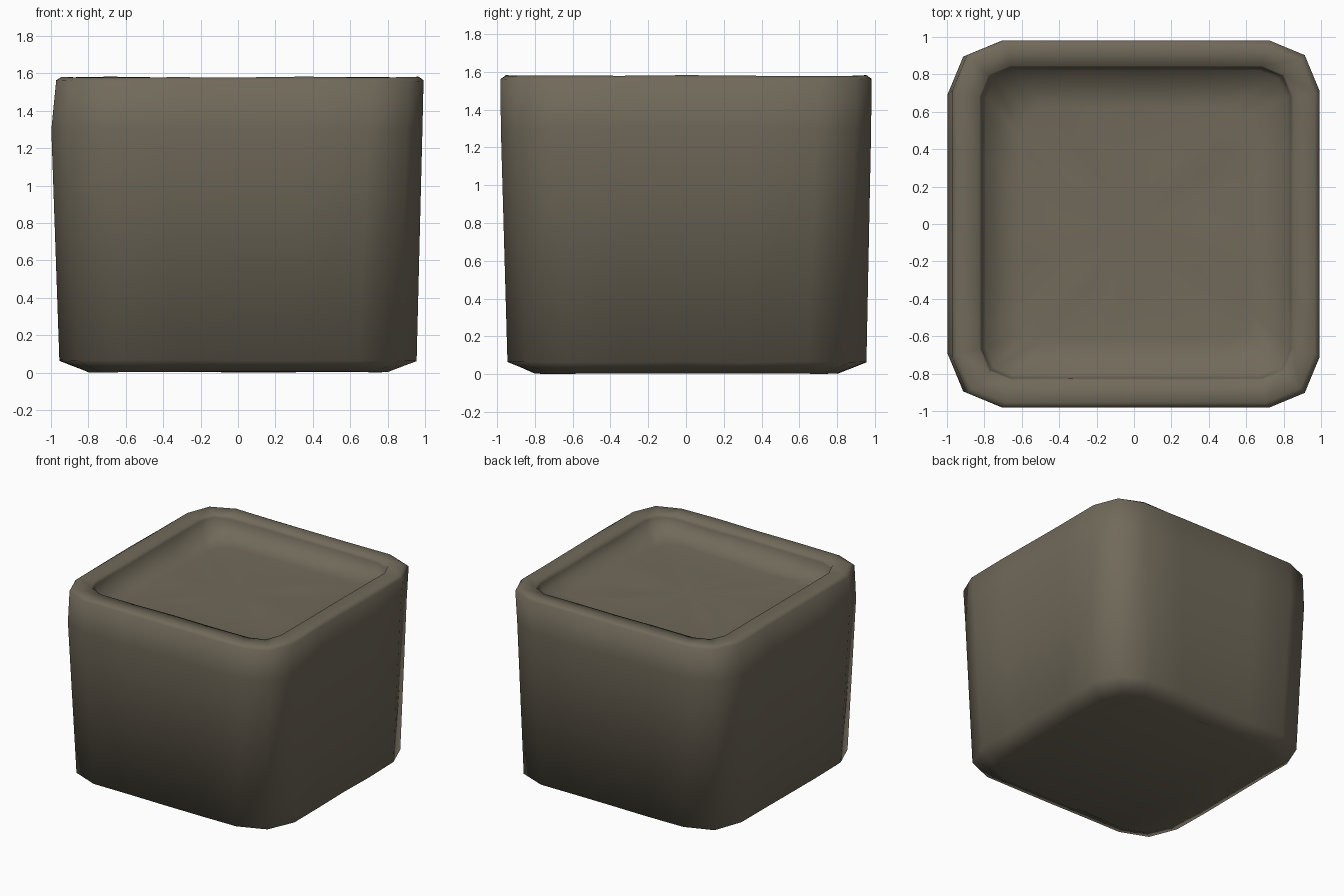
import bpy, bmesh, math, random

if "Cube" in bpy.data.objects:
    bpy.data.objects.remove(bpy.data.objects["Cube"])

random.seed(4)


def material(name, rgb):
    m = bpy.data.materials.new(name)
    m.diffuse_color = (*rgb, 1.0)
    m.use_nodes = True
    m.node_tree.nodes["Principled BSDF"].inputs["Base Color"].default_value = m.diffuse_color
    return m


stone = material("grey brown stone", (0.165, 0.143, 0.103))


def rounded_square(hx, hy, r, cx=0.0, cy=0.0, steps=2, side=3):
    """Outline of a rounded square, with extra points along each side."""
    pts = []
    for k, (sx, sy) in enumerate([(1, 1), (-1, 1), (-1, -1), (1, -1)]):
        for i in range(steps + 1):
            a = math.pi / 2 * (k + i / steps)
            pts.append((cx + sx * (hx - r) + r * math.cos(a),
                        cy + sy * (hy - r) + r * math.sin(a)))
    out = []
    for i, p in enumerate(pts):
        out.append(p)
        if i % (steps + 1) == steps:
            q = pts[(i + 1) % len(pts)]
            for j in range(1, side + 1):
                t = j / (side + 1)
                out.append((p[0] + (q[0] - p[0]) * t, p[1] + (q[1] - p[1]) * t))
    return out


# Rings from the underside, up the walls, over the rim, down to the sunken top
# (z, half x, half y, corner radius, centre x, centre y, height jitter)
rings = [
    (0.005, 0.80, 0.80, 0.22, 0.0, 0.0, 0.004),
    (0.065, 0.955, 0.95, 0.31, 0.0, 0.005, 0.004),
    (1.30, 0.992, 0.98, 0.29, -0.006, 0.0, 0.0),
    (1.56, 0.982, 0.982, 0.27, 0.010, 0.0, 0.004),
    (1.58, 0.955, 0.955, 0.26, 0.010, 0.0, 0.003),
    (1.575, 0.84, 0.84, 0.17, 0.012, 0.006, 0.003),
    (1.55, 0.825, 0.83, 0.15, 0.012, 0.006, 0.003),
    (1.465, 0.805, 0.815, 0.15, 0.012, 0.006, 0.006),
    (1.447, 0.62, 0.62, 0.14, 0.01, 0.0, 0.008),
    (1.445, 0.36, 0.36, 0.09, 0.0, 0.0, 0.008),
]
SOIL_START = 7   # rings from here on belong to the sunken surface
SOIL_TILT = 0.02  # it rises slightly towards +x

bm = bmesh.new()
loops = []
for k, (z, hx, hy, r, cx, cy, jit) in enumerate(rings):
    tilt = SOIL_TILT if k >= SOIL_START else 0.0
    loops.append([bm.verts.new((x, y, z + tilt * x + random.uniform(-jit, jit)))
                  for x, y in rounded_square(hx, hy, r, cx, cy)])

for a, b in zip(loops, loops[1:]):
    n = len(a)
    for i in range(n):
        j = (i + 1) % n
        bm.faces.new((a[i], a[j], b[j], b[i]))

# Closed underside and middle of the sunken top
bm.faces.new(list(reversed(loops[0])))
centre = bm.verts.new((0, 0, 1.445))
top = loops[-1]
for i in range(len(top)):
    bm.faces.new((top[i], top[(i + 1) % len(top)], centre))

for f in bm.faces:
    f.smooth = True
bmesh.ops.recalc_face_normals(bm, faces=bm.faces)

mesh = bpy.data.meshes.new("square_planter")
bm.to_mesh(mesh)
bm.free()
mesh.materials.append(stone)
planter = bpy.data.objects.new("square_planter", mesh)
bpy.context.collection.objects.link(planter)
